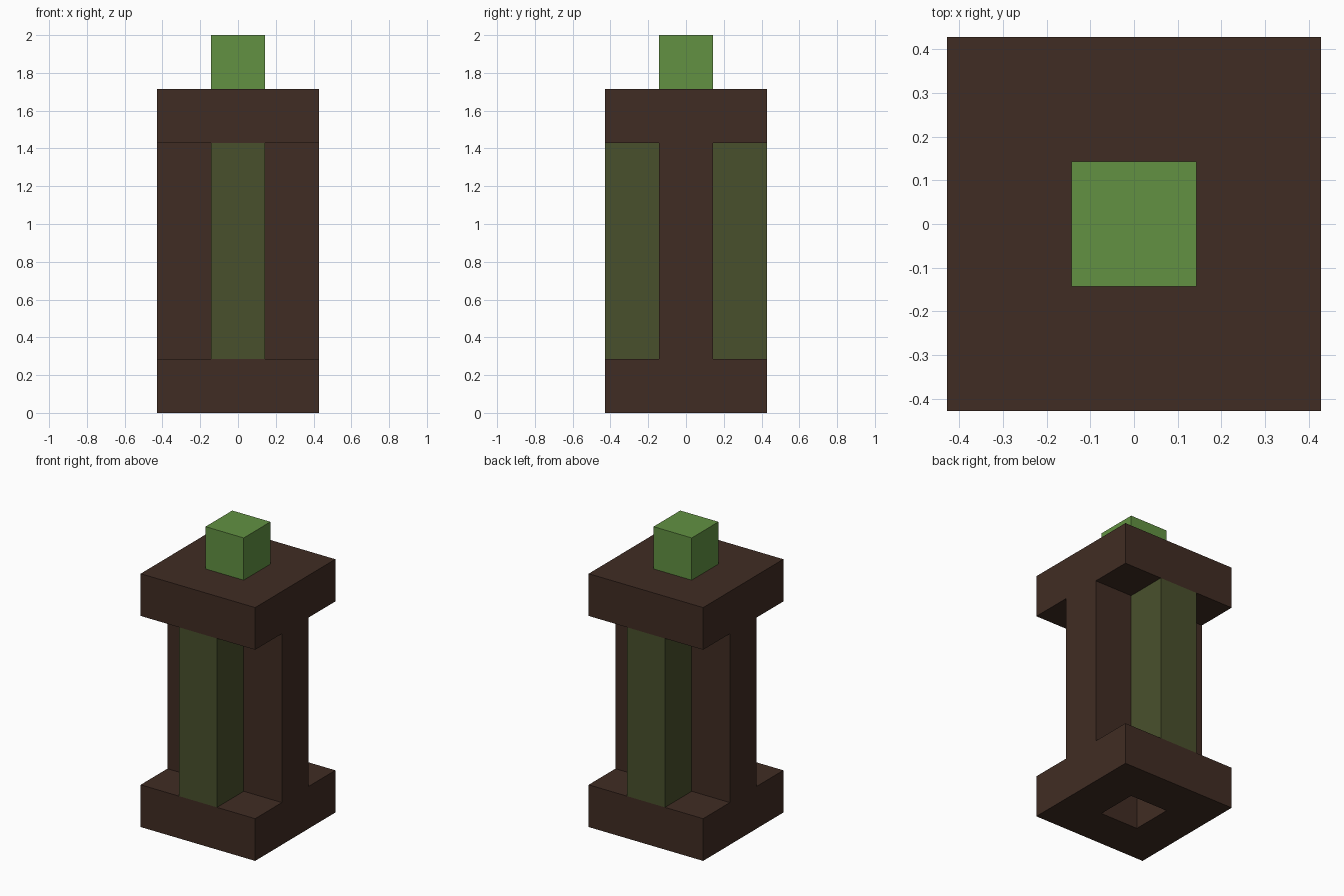
import bpy, bmesh
from mathutils import Matrix, Vector

if "Cube" in bpy.data.objects:
    bpy.data.objects.remove(bpy.data.objects["Cube"])

U = 2 / 7  # one block unit; the model is 3 x 3 x 7 units


def material(name, rgb):
    m = bpy.data.materials.new(name)
    m.diffuse_color = (*rgb, 1)
    m.use_nodes = True
    m.node_tree.nodes["Principled BSDF"].inputs["Base Color"].default_value = m.diffuse_color
    return m


BROWN = material("dark brown", (0.0513, 0.0252, 0.0168))
OLIVE = material("olive green", (0.0666, 0.0802, 0.0252))
GREEN = material("leaf green", (0.1221, 0.2832, 0.0545))


def block(name, size, centre, mat, hole=False):
    """Box in block units; optionally with a one-unit square shaft through z."""
    bm = bmesh.new()
    bmesh.ops.create_cube(bm, size=1, matrix=Matrix.Diagonal((*[s * U for s in size], 1)))
    if hole:
        caps = [f for f in bm.faces if abs(f.normal.z) > 0.9]
        bmesh.ops.inset_individual(bm, faces=caps, thickness=U, use_even_offset=True)
        edges = [e for f in caps for e in f.edges]
        bmesh.ops.delete(bm, geom=caps, context='FACES_ONLY')
        bmesh.ops.bridge_loops(bm, edges=edges)
        bmesh.ops.recalc_face_normals(bm, faces=bm.faces)
    mesh = bpy.data.meshes.new(name)
    bm.to_mesh(mesh)
    bm.free()
    mesh.materials.append(mat)
    obj = bpy.data.objects.new(name, mesh)
    obj.location = Vector(centre) * U
    bpy.context.collection.objects.link(obj)
    return obj


# Square end plates with a central opening
block("base_plate", (3, 3, 1), (0, 0, 0.5), BROWN, hole=True)
block("top_plate", (3, 3, 1), (0, 0, 5.5), BROWN, hole=True)

# Central rod rising through the top plate
block("core_rod", (1, 1, 6), (0, 0, 4), GREEN)

# Posts around the rod: brown at the sides, olive at front and back
for s, side, end in ((-1, "left", "front"), (1, "right", "back")):
    block(side + "_post", (1, 1, 4), (s, 0, 3), BROWN)
    block(end + "_post", (1, 1, 4), (0, s, 3), OLIVE)
